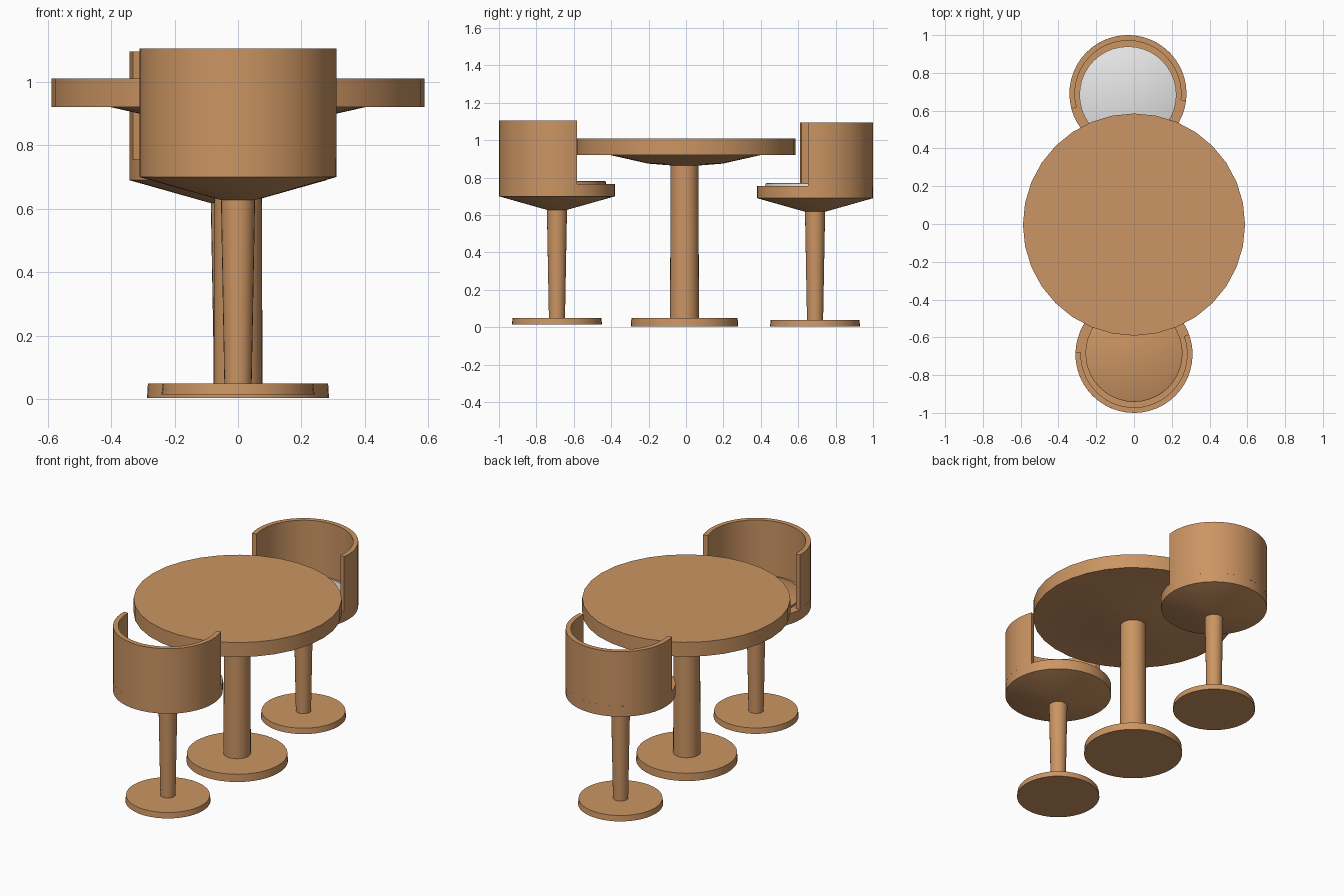
import bpy, bmesh, math

if "Cube" in bpy.data.objects:
    bpy.data.objects.remove(bpy.data.objects["Cube"])


def material(name, rgb):
    m = bpy.data.materials.new(name)
    m.diffuse_color = (*rgb, 1)
    m.use_nodes = True
    m.node_tree.nodes["Principled BSDF"].inputs["Base Color"].default_value = m.diffuse_color
    return m


WOOD = material("warm brown wood", (0.60, 0.30, 0.125))
GREY = material("light grey fabric", (0.80, 0.80, 0.80))


def lathe(name, profile, loc, mat, sides=40, start=0.0, sweep=360.0, closed=False):
    """Revolve (radius, z) points around z; a closed profile with a partial sweep gets end caps."""
    full = sweep >= 360
    bm = bmesh.new()
    rings = []
    for i in range(sides if full else sides + 1):
        a = math.radians(start + sweep * i / sides)
        rings.append([bm.verts.new((r * math.cos(a), r * math.sin(a), z)) for r, z in profile])
    n = len(profile)
    for i in range(sides):
        a, b = rings[i], rings[(i + 1) % len(rings)]
        for j in range(n if closed else n - 1):
            k = (j + 1) % n
            bm.faces.new((a[j], b[j], b[k], a[k]))
    if full and not closed:      # flat discs at bottom and top
        bm.faces.new([r[0] for r in reversed(rings)])
        bm.faces.new([r[-1] for r in rings])
    elif not full:               # arm ends
        bm.faces.new(rings[0])
        bm.faces.new(list(reversed(rings[-1])))
    bmesh.ops.recalc_face_normals(bm, faces=bm.faces)
    me = bpy.data.meshes.new(name)
    bm.to_mesh(me)
    bm.free()
    ob = bpy.data.objects.new(name, me)
    bpy.context.collection.objects.link(ob)
    ob.location = loc
    me.materials.append(mat)
    bpy.ops.object.select_all(action='DESELECT')
    ob.select_set(True)
    bpy.context.view_layer.objects.active = ob
    bpy.ops.object.shade_smooth_by_angle(angle=math.radians(30))
    return ob


# Table
c = (0, -0.008, 0)
lathe("table_base", [(0.287, 0.003), (0.284, 0.05)], c, WOOD)
lathe("table_column", [(0.077, 0.045), (0.075, 0.875)], c, WOOD, 32)
lathe("table_top", [(0.075, 0.865), (0.20, 0.875), (0.40, 0.92), (0.588, 0.92), (0.588, 1.01)],
      (0, -0.003, 0), WOOD, 32)


def chair(name, x, y, dz, middle, cushion_y, cushion_mat):
    """Tub chair; middle is the compass angle of the centre of its back."""
    loc = (x, y, dz)
    lathe(name + "_base", [(0.241, 0.005), (0.237, 0.04)], loc, WOOD)
    lathe(name + "_stem", [(0.043, 0.035), (0.054, 0.63)], loc, WOOD, 24)
    lathe(name + "_seat", [(0.055, 0.618), (0.31, 0.69), (0.31, 0.755)], loc, WOOD, 48)
    # wrapped back, a little over half a turn
    lathe(name + "_back", [(0.31, 0.75), (0.31, 1.095), (0.281, 1.095), (0.281, 0.75)],
          loc, WOOD, 28, middle - 101, 202, True)
    lathe(name + "_cushion", [(0.257, 0.75), (0.257, 0.768), (0.25, 0.772)],
          (x, cushion_y, dz), cushion_mat)


chair("front_chair", 0.0, -0.69, 0.01, 279, -0.685, WOOD)
chair("rear_chair", -0.032, 0.69, 0.0, 94, 0.683, GREY)
